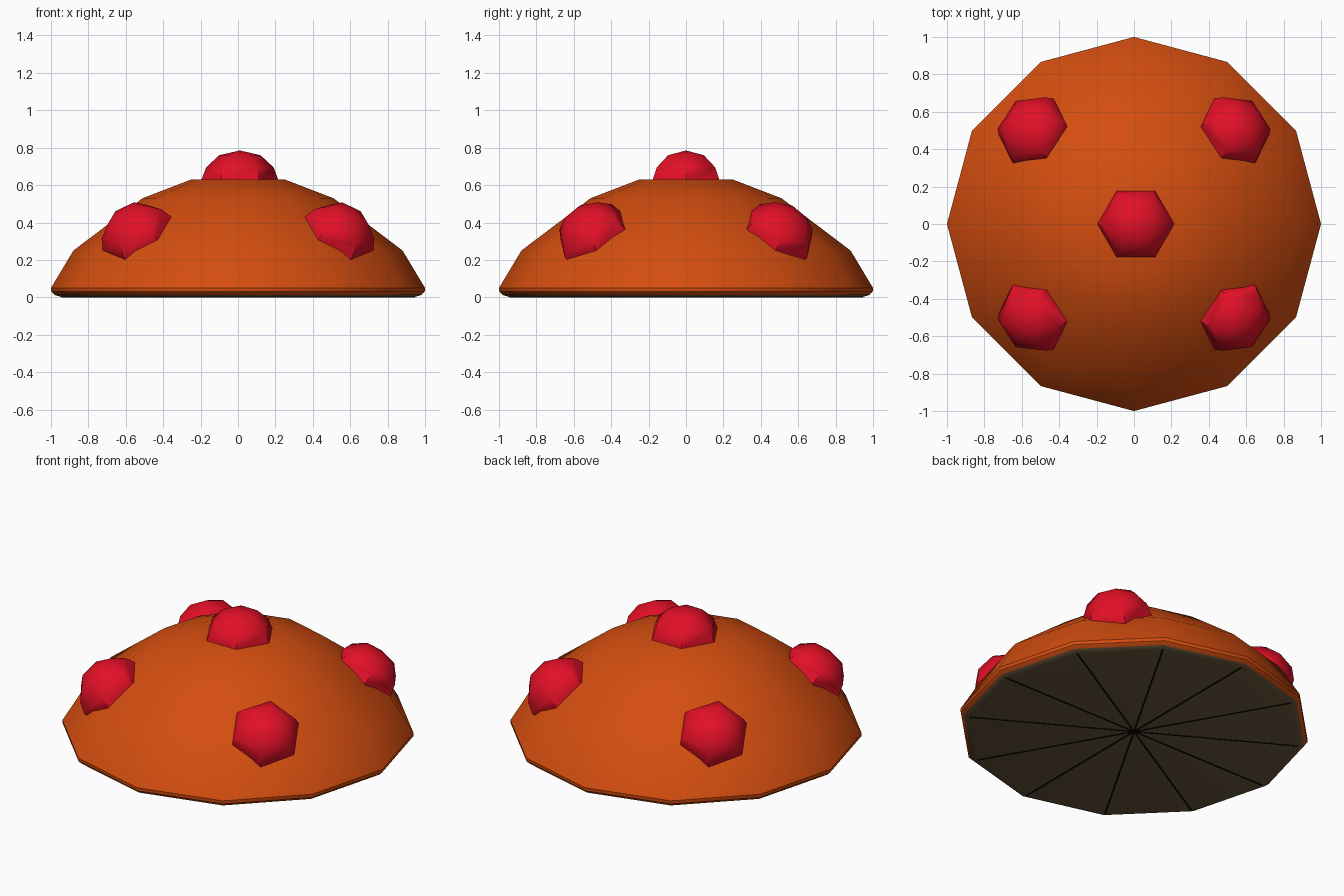
import bpy, bmesh
from math import cos, sin, pi, radians
from mathutils import Vector

cube = bpy.data.objects.get("Cube")
if cube:
    bpy.data.objects.remove(cube, do_unlink=True)


def material(name, rgb):
    m = bpy.data.materials.new(name)
    m.use_nodes = True
    m.diffuse_color = (*rgb, 1)
    m.node_tree.nodes["Principled BSDF"].inputs["Base Color"].default_value = (*rgb, 1)
    return m


orange = material("burnt orange", (0.66, 0.075, 0.005))
red = material("bright red", (0.76, 0.005, 0.02))
brown = material("dull brown", (0.14, 0.093, 0.045))
black = material("black", (0.002, 0.002, 0.002))


def finish(name, bm, mats, smooth=None):
    bmesh.ops.recalc_face_normals(bm, faces=bm.faces)
    mesh = bpy.data.meshes.new(name)
    bm.to_mesh(mesh)
    bm.free()
    for m in mats:
        mesh.materials.append(m)
    ob = bpy.data.objects.new(name, mesh)
    bpy.context.collection.objects.link(ob)
    if smooth:
        bpy.ops.object.select_all(action="DESELECT")
        ob.select_set(True)
        bpy.context.view_layer.objects.active = ob
        bpy.ops.object.shade_smooth_by_angle(angle=radians(smooth))
    return ob


def lathe(profile, sides):
    """Closed solid from (radius, height) rings, lowest first; radius 0 is a tip."""
    bm = bmesh.new()
    rings = []
    for r, z in profile:
        count = sides if r else 1
        rings.append([bm.verts.new((r * cos(2 * pi * i / sides), r * sin(2 * pi * i / sides), z))
                      for i in range(count)])
    for low, high in zip(rings, rings[1:]):
        for i in range(sides):
            j = (i + 1) % sides
            if len(high) == 1:
                bm.faces.new((low[i], low[j], high[0]))
            else:
                bm.faces.new((low[i], low[j], high[j], high[i]))
    bm.faces.new(rings[0][::-1])
    if len(rings[-1]) > 1:
        bm.faces.new(rings[-1])
    return bm


# Cap: twelve-sided dome with a brown underside
SIDES = 12
RIM = 0.945
bm = lathe([(RIM, 0.002), (0.98, 0.012), (0.998, 0.03), (1, 0.05),
            (0.88, 0.25), (0.51, 0.53), (0.25, 0.63)], SIDES)
bm.normal_update()
for f in bm.faces:
    f.material_index = int(f.normal.z < -0.95)
finish("cap", bm, [orange, brown], 33)

# Gill lines: thin black strips across the underside
bm = bmesh.new()
for i in range(SIDES // 2):
    a = 2 * pi * i / SIDES
    along = Vector((cos(a), sin(a), 0)) * RIM
    side = Vector((-sin(a), cos(a), 0)) * 0.005
    verts = [bm.verts.new(along * s + side * t + Vector((0, 0, z)))
             for z in (0, 0.004) for s, t in ((-1, -1), (1, -1), (1, 1), (-1, 1))]
    bm.faces.new(verts[:4])
    bm.faces.new(verts[4:])
    for k in range(4):
        n = (k + 1) % 4
        bm.faces.new((verts[k], verts[n], verts[n + 4], verts[k + 4]))
finish("gill_lines", bm, [black])


# Spots: six-sided domes standing on the cap
def spot(name, location, normal):
    bm = lathe([(0.205, -0.03), (0.205, 0), (0.18, 0.065), (0.11, 0.13), (0, 0.155)], 6)
    ob = finish(name, bm, [red], 45)
    ob.location = location
    ob.rotation_mode = "QUATERNION"
    ob.rotation_quaternion = Vector((0, 0, 1)).rotation_difference(Vector(normal))


spot("top_spot", (0.01, 0, 0.63), (0, 0, 1))
for sx, side in ((1, "left"), (-1, "right")):
    for sy, end in ((-1, "front"), (1, "back")):
        spot(f"{end}_{side}_spot", (0.54 * sx, 0.5 * sy, 0.34), (0.44 * sx, 0.43 * sy, 0.79))
